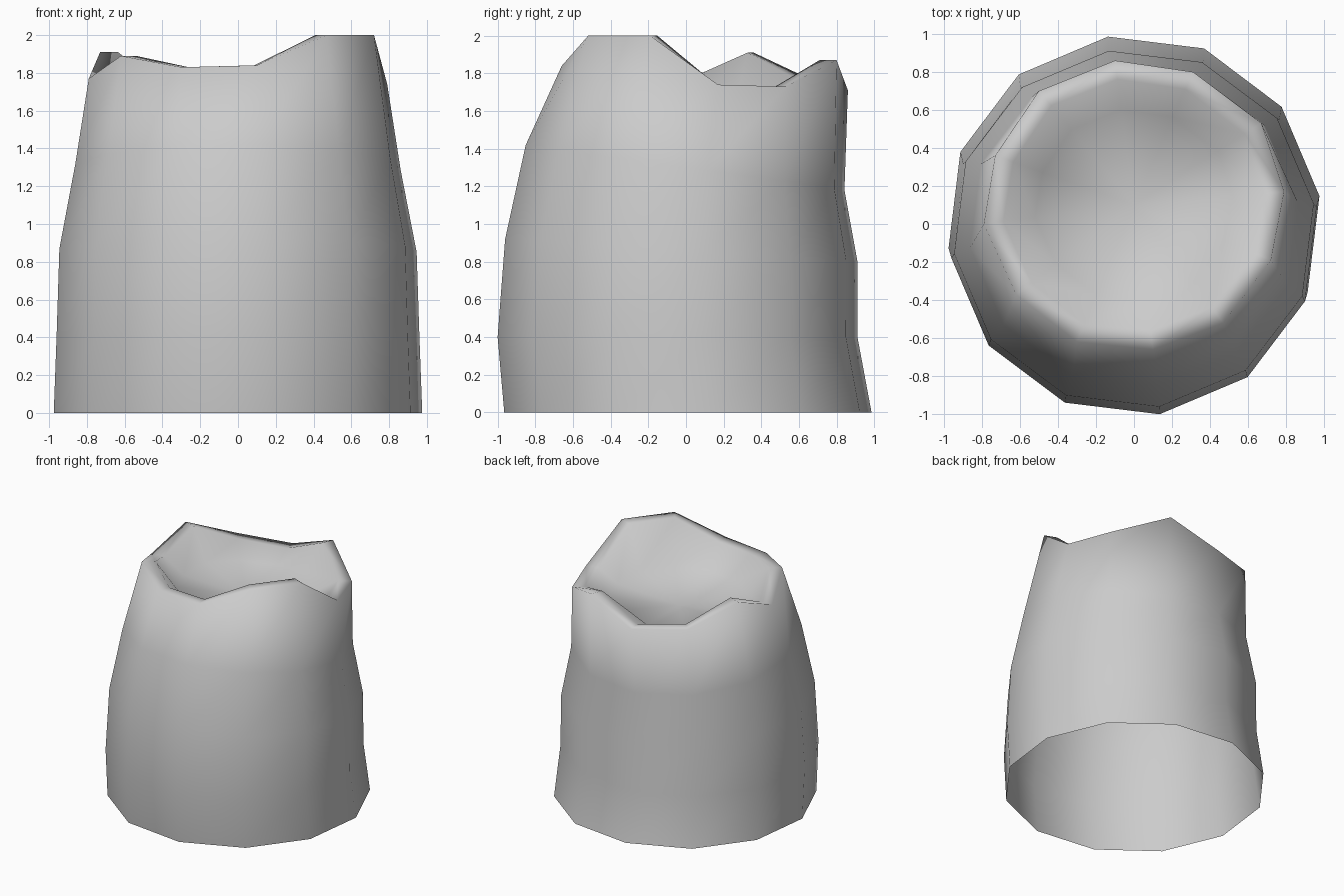
import bpy
import bmesh
from math import cos, sin, radians

cube = bpy.data.objects.get("Cube")
if cube:
    bpy.data.objects.remove(cube, do_unlink=True)

SIDES = 12
START = radians(8)

# Plain grey clay
grey = bpy.data.materials.new("plain grey")
grey.use_nodes = True
grey.diffuse_color = (0.6, 0.6, 0.6, 1)
grey.node_tree.nodes["Principled BSDF"].inputs["Base Color"].default_value = (0.6, 0.6, 0.6, 1)

# Wall rings: height, forward tilt, half width, half depth, centre y
WALL = [
    (0.0, 0.0, 0.985, 0.985, 0.01),
    (0.4, 0.0, 0.97, 0.965, -0.045),
    (0.86, 0.06, 0.955, 0.945, -0.025),
    (1.3, 0.12, 0.87, 0.855, -0.005),
]

# Jagged rim, anticlockwise from the +x side
RIM = [
    (0.79, 0.17, 1.74), (0.67, 0.53, 1.73), (0.31, 0.80, 1.87),
    (-0.10, 0.86, 1.71), (-0.50, 0.70, 1.75), (-0.73, 0.36, 1.91),
    (-0.79, 0.00, 1.77), (-0.62, -0.37, 1.89), (-0.30, -0.62, 1.83),
    (0.10, -0.66, 1.84), (0.47, -0.52, 2.00), (0.72, -0.19, 2.00),
]


def wall_ring(height, tilt, rx, ry, cy):
    points = []
    for i in range(SIDES):
        a = START + radians(360 / SIDES) * i
        points.append((rx * cos(a), cy + ry * sin(a), height - tilt * sin(a)))
    return points


def shrunk_rim(scale, flatten, floor):
    """Rim moved towards its centre and blended to a floor height."""
    return [(x * scale, 0.1 + (y - 0.1) * scale, z + (floor - z) * flatten)
            for x, y, z in RIM]


rings = [wall_ring(*row) for row in WALL]
rings.append(RIM)
rings.append(shrunk_rim(0.87, 0.0, 0))       # lip
rings.append(shrunk_rim(0.66, 0.8, 1.62))    # bowl side

# Loft the open-bottomed wall, lip and shallow bowl
bm = bmesh.new()
loops = [[bm.verts.new(p) for p in ring] for ring in rings]
for low, high in zip(loops, loops[1:]):
    for i in range(SIDES):
        j = (i + 1) % SIDES
        bm.faces.new((low[i], low[j], high[j], high[i]))

# Bowl floor
centre = bm.verts.new((0, 0.1, 1.59))
for i in range(SIDES):
    bm.faces.new((loops[-1][i], loops[-1][(i + 1) % SIDES], centre))

for face in bm.faces:
    face.smooth = True
mesh = bpy.data.meshes.new("hollow_stump")
bm.to_mesh(mesh)
bm.free()
mesh.materials.append(grey)
stump = bpy.data.objects.new("hollow_stump", mesh)
bpy.context.collection.objects.link(stump)
